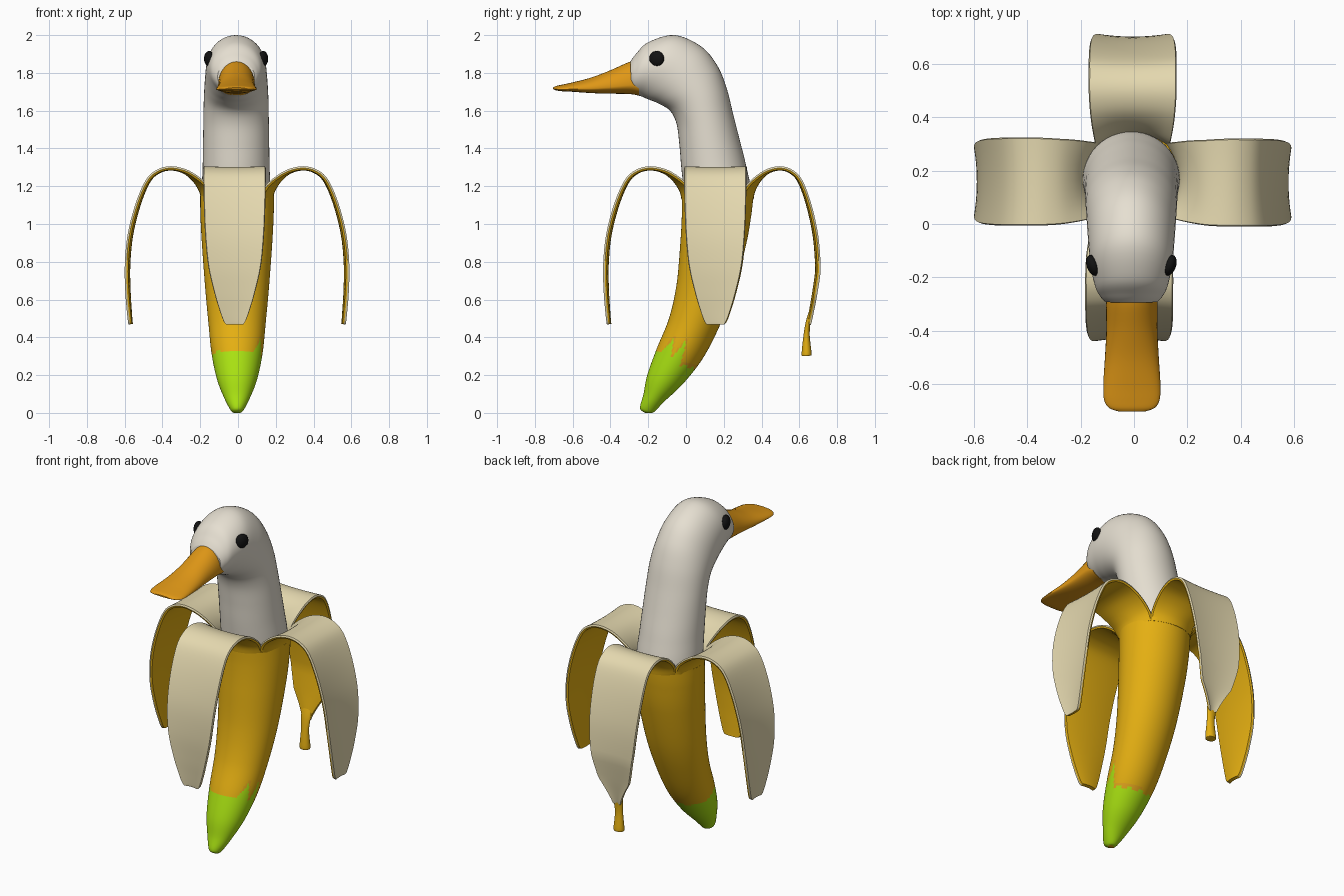
import bpy, bmesh, math
from mathutils import Vector

if "Cube" in bpy.data.objects:
    bpy.data.objects.remove(bpy.data.objects["Cube"])


def material(name, rgb):
    m = bpy.data.materials.new(name)
    m.diffuse_color = (*rgb, 1)
    m.use_nodes = True
    m.node_tree.nodes["Principled BSDF"].inputs["Base Color"].default_value = m.diffuse_color
    return m


YELLOW = material("peel yellow", (0.78, 0.43, 0.006))
CREAM = material("inner peel cream", (0.78, 0.69, 0.43))
GREEN = material("unripe green", (0.40, 0.76, 0.006))
ORANGE = material("ripening orange", (0.74, 0.36, 0.012))
WHITE = material("feather white", (0.79, 0.74, 0.64))
BEAK = material("beak orange", (0.74, 0.31, 0.008))
BLACK = material("eye black", (0.006, 0.006, 0.006))
CX, CY = -0.005, 0.167      # centre of the peel opening


def smooth(rows, n):
    """Catmull-Rom interpolation of station rows."""
    out = []
    for i in range(len(rows) - 1):
        p0, p1, p2 = rows[max(i - 1, 0)], rows[i], rows[i + 1]
        p3 = rows[min(i + 2, len(rows) - 1)]
        for k in range(n):
            t = k / n
            out.append([0.5 * (2 * b + (c - a) * t + (2 * a - 5 * b + 4 * c - d) * t * t
                               + (3 * b - a - 3 * c + d) * t ** 3)
                        for a, b, c, d in zip(p0, p1, p2, p3)])
    return out + [list(rows[-1])]


def loft(name, rings, mats, rule=None):
    """Skin closed rings with capped ends; rule(face centre, segment) picks the material."""
    bm = bmesh.new()
    vs = [[bm.verts.new(p) for p in r] for r in rings]
    n = len(rings[0])
    for a, b in zip(vs, vs[1:]):
        for j in range(n):
            f = bm.faces.new((a[j], a[(j + 1) % n], b[(j + 1) % n], b[j]))
            if rule:
                f.material_index = rule(f.calc_center_median(), j)
    bm.faces.new(vs[0])
    bm.faces.new(vs[-1])
    bmesh.ops.recalc_face_normals(bm, faces=bm.faces)
    me = bpy.data.meshes.new(name)
    bm.to_mesh(me)
    bm.free()
    for m in mats:
        me.materials.append(m)
    ob = bpy.data.objects.new(name, me)
    bpy.context.collection.objects.link(ob)
    return ob


def ovals(rows, n, seg, x0):
    """Rows are front y, front z, back y, back z, half width in x."""
    rings = []
    for yf, zf, yb, zb, w in smooth(rows, n):
        ring = []
        for j in range(seg):
            a = 2 * math.pi * j / seg
            c = math.cos(a) / 2
            ring.append((x0 + w * math.sin(a), (yf + yb) / 2 + (yb - yf) * c,
                         max(0, (zf + zb) / 2 + (zb - zf) * c)))
        rings.append(ring)
    return rings


# Lower banana skin, green toward the tip, with ragged streaks on the right side
SEG = 96
RIGHT = [.32, .33, .32, .33, .40, .28, .39, .25, .25, .24, .24, .23, .24]
LEFT = [.32, .33, .32, .33, .32, .31, .29, .27, .25, .25, .24, .23, .24]


def skin_rule(c, j):
    b = abs(180 - (j + 0.5) * 360 / SEG) / 15
    i = min(int(b), 11)
    edge = RIGHT if c.x > CX else LEFT
    limit = edge[i] + (edge[i + 1] - edge[i]) * (b - i)
    if c.z < limit:
        return 1
    return 2 if c.x > CX and b > 3 and c.z < limit + 0.02 else 0


skin = [(-.215, .0, -.185, .0, .018), (-.243, .025, -.165, .008, .035),
        (-.225, .10, -.115, .06, .068), (-.205, .20, -.015, .155, .106),
        (-.155, .34, .09, .29, .135), (-.09, .50, .178, .46, .152),
        (-.05, .68, .253, .65, .169), (-.03, .90, .318, .89, .186),
        (-.022, 1.05, .346, 1.05, .194), (-.023, 1.15, .357, 1.15, .195)]
loft("banana_skin", ovals(skin, 12, SEG, CX), [YELLOW, GREEN, ORANGE], skin_rule)

# Four folded peel strips: radius, height, half width, hollow
strip = [(.191, 1.13, .139, .053), (.201, 1.172, .144, .044), (.235, 1.226, .154, .022),
         (.285, 1.267, .161, .008), (.35, 1.283, .165, .004), (.41, 1.268, .165, .005),
         (.46, 1.22, .165, .008), (.51, 1.1, .163, .01), (.55, .94, .156, .011),
         (.565, .78, .14, .011), (.563, .64, .108, .01), (.557, .54, .078, .008),
         (.553, .485, .057, .006), (.551, .472, .042, .005)]


def peel(name, angle, reach, tuck, shift, taper=0):
    d = Vector((math.cos(angle), math.sin(angle), 0))
    side = Vector((-d.y, d.x, 0))
    rows = smooth(strip, 5)
    rows = [(.19 + (r - .19) * reach - tuck * max(0, .75 - z), z,
             w * (1 - taper * min(1, max(0, (.62 - z) / .13))), s) for r, z, w, s in rows]
    us = [-.975] + [i / 5 - 1 for i in range(1, 10)] + [.975]
    section = [(u, 0) for u in us] + [(1, .009)] + [(u, .019) for u in reversed(us)] + [(-1, .009)]
    rings = []
    for i, (r, z, w, s) in enumerate(rows):
        a, b = rows[max(i - 1, 0)], rows[min(i + 1, len(rows) - 1)]
        t = Vector((b[0] - a[0], b[1] - a[1])).normalized()
        nr, nz = t.y, -t.x                      # direction of the yellow side
        slide = shift * min(1, i / 15)
        ring = []
        for u, depth in section:
            k = -s * u * u - depth
            p = d * (r + nr * k) + side * (w * u + slide)
            ring.append((CX + p.x, CY + p.y, z + nz * k))
        rings.append(ring)
    loft(name, rings, [YELLOW, CREAM], lambda c, j: 1 if 11 <= j < 23 else 0)


peel("right_peel", 0, 1.0, 0, -.012)
peel("back_peel", math.pi / 2, .87, .12, 0, .5)
peel("left_peel", math.pi, 1.0, 0, .008)
peel("front_peel", -math.pi / 2, 1.03, 0, -.013)

# Stalk on the end of the back strip
stalk = [(.66, .56, .671, .56, .03), (.636, .49, .66, .49, .031),
         (.622, .41, .655, .41, .024), (.612, .315, .665, .315, .031),
         (.616, .30, .66, .303, .027)]
loft("stalk", ovals(stalk, 5, 24, CX), [YELLOW])

# Bird neck and head
bird = [(.01, 1.0, .32, 1.0, .16), (-.008, 1.15, .347, 1.15, .181),
        (-.025, 1.3, .318, 1.31, .177), (-.035, 1.42, .283, 1.45, .175),
        (-.05, 1.53, .25, 1.58, .173), (-.085, 1.6, .215, 1.72, .171),
        (-.15, 1.64, .165, 1.84, .167), (-.2, 1.66, .08, 1.94, .162),
        (-.235, 1.675, -.06, 2.0, .154), (-.265, 1.683, -.2, 1.962, .136),
        (-.28, 1.69, -.265, 1.90, .116), (-.288, 1.70, -.295, 1.86, .098)]
loft("bird_head_and_neck", ovals(bird, 6, 48, -.01), [WHITE])

# Beak: y, top, bottom, half width
bill = [(-.25, 1.868, 1.68, .094), (-.3, 1.858, 1.688, .097), (-.4, 1.814, 1.69, .096),
        (-.5, 1.776, 1.693, .101), (-.6, 1.75, 1.70, .107), (-.66, 1.737, 1.703, .104),
        (-.69, 1.73, 1.708, .085), (-.703, 1.722, 1.714, .05)]
rings = []
for y, top, bot, w in smooth(bill, 5):
    mid = bot + 0.28 * (top - bot)
    ring = []
    for j in range(36):
        s, c = math.sin(j * math.pi / 18), math.cos(j * math.pi / 18)
        ring.append((-.008 + w * c, y, mid + s * ((top - mid) if s > 0 else (mid - bot))))
    rings.append(ring)
loft("beak", rings, [BEAK])

# Eyes
for name, sx in (("left_eye", -1), ("right_eye", 1)):
    bpy.ops.mesh.primitive_uv_sphere_add(segments=24, ring_count=12, radius=.041,
                                         location=(-.01 + sx * .143, -.155, 1.875))
    eye = bpy.context.object
    eye.name = name
    eye.scale = (.6, 1, 1)
    eye.rotation_euler.z = sx * -0.35
    eye.data.materials.append(BLACK)

# Smooth shading with crisp peel edges
for ob in bpy.data.objects:
    ob.select_set(True)
bpy.ops.object.shade_smooth_by_angle(angle=math.radians(40))
